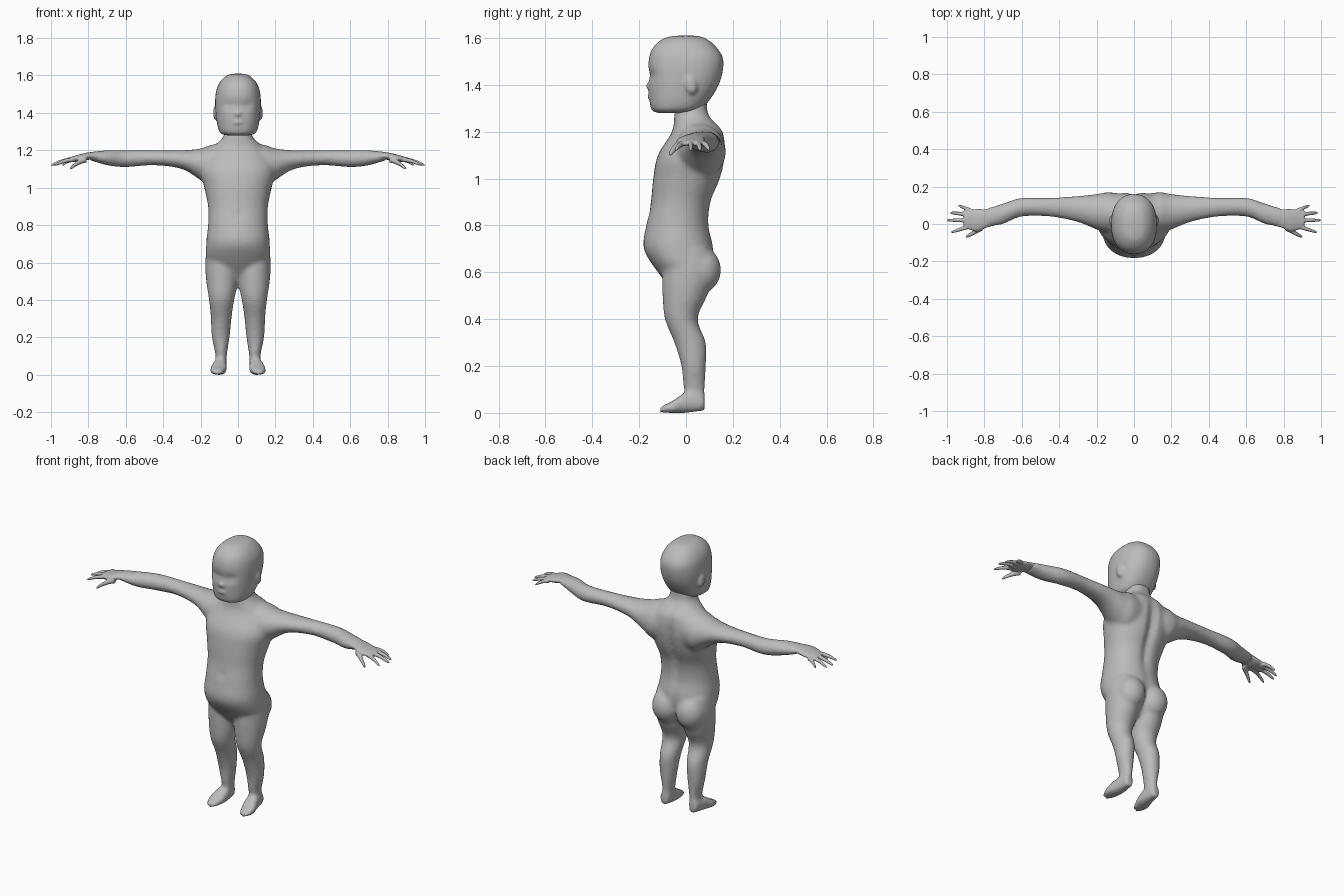
import bpy
import bmesh
from math import cos, sin, pi, exp, copysign
from mathutils import Matrix, Vector

cube = bpy.data.objects.get("Cube")
if cube:
    bpy.data.objects.remove(cube, do_unlink=True)

SEGMENTS = 32
SUBSTEPS = 5

# Plain grey finish
grey = bpy.data.materials.new("plain_grey")
grey.use_nodes = True
colour = (.5, .5, .5, 1)
grey.diffuse_color = colour
shader = grey.node_tree.nodes["Principled BSDF"]
shader.inputs["Base Color"].default_value = colour


def bump(distance, width):
    return exp(-(distance / width) ** 2)


def spline(before, start, end, after, t):
    """Catmull-Rom value between start and end."""
    slope_in = (end - before) / 2
    slope_out = (after - start) / 2
    rise = end - start
    return start + t * (slope_in + t * (3 * rise - 2 * slope_in - slope_out
                                        + t * (slope_in + slope_out - 2 * rise)))


def interpolate(rows):
    """Pass a smooth curve through the section rows."""
    padded = [rows[0], *rows, rows[-1]]
    result = []
    for group in zip(padded, padded[1:], padded[2:], padded[3:]):
        for step in range(SUBSTEPS):
            result.append([spline(*values, step / SUBSTEPS) for values in zip(*group)])
    result.append(rows[-1])
    return result


def loft(bm, rows, axis="z", side=1, power=2, shape=None):
    """Skin rows of (position, low, high, low, high) along one axis."""
    rings = []
    for position, a_low, a_high, b_low, b_high in interpolate(rows):
        ring = []
        for k in range(SEGMENTS):
            angle = 2 * pi * k / SEGMENTS
            u = copysign(abs(cos(angle)) ** (2 / power), cos(angle))
            v = copysign(abs(sin(angle)) ** (2 / power), sin(angle))
            a = (a_low + a_high + u * (a_high - a_low)) / 2
            b = (b_low + b_high + v * (b_high - b_low)) / 2
            point = Vector({"x": (position, a, b),
                            "y": (a, position, b),
                            "z": (a, b, position)}[axis])
            if shape:
                shape(point, v)
            point.x *= side
            ring.append(bm.verts.new(point))
        rings.append(ring)
    for low, high in zip(rings, rings[1:]):
        for k in range(SEGMENTS):
            n = (k + 1) % SEGMENTS
            bm.faces.new((low[k], low[n], high[n], high[k]))
    bm.faces.new(rings[0][::-1])
    bm.faces.new(rings[-1])


def ellipsoid(bm, center, radii, side=1, tilt=0):
    x, y, z = center
    place = (Matrix.Translation((x * side, y, z))
             @ Matrix.Rotation(tilt, 4, "X")
             @ Matrix.Diagonal((*radii, 1)))
    bmesh.ops.create_uvsphere(bm, u_segments=20, v_segments=12, radius=1, matrix=place)


def finger(bm, base, tip, radius, side):
    """Tapered digit with a slight downward curl and a rounded end."""
    rows = []
    for t in (0, .3, .6, .9, 1):
        x, y, z = Vector(base).lerp(Vector(tip), t)
        z += .008 * sin(pi * t)
        size = radius * (1 - t / 3) * (1 - .6 * t ** 12)
        rows.append((x, y - size, y + size, z - size, z + size))
    loft(bm, rows, "x", side)


def mirrored(rows):
    """Turn half widths into sections centred on x = 0."""
    return [(z, -half, half, front, back) for z, half, front, back in rows]


def torso_details(point, v):
    # Spine furrow and seat cleft behind, shallow navel in front
    if v > 0:
        point.y -= .025 * v * bump(point.x, .025) * bump(point.z - 1, .2)
        point.y -= .02 * v * bump(point.x, .03) * bump(point.z - .6, .08)
    else:
        point.y += .008 * bump(point.x, .02) * bump(point.z - .85, .02)


def face_details(point, v):
    # Eye sockets
    if v < 0:
        socket = bump(abs(point.x) - .05, .03) + bump(point.x, .03) / 2
        point.y += .013 * socket * bump(point.z - 1.44, .025)


def finish(bm, name, voxel, softness):
    """Fuse the lofted parts into one soft skin."""
    bmesh.ops.recalc_face_normals(bm, faces=bm.faces[:])
    mesh = bpy.data.meshes.new(name)
    bm.to_mesh(mesh)
    bm.free()
    mesh.materials.append(grey)
    part = bpy.data.objects.new(name, mesh)
    bpy.context.scene.collection.objects.link(part)
    fuse = part.modifiers.new("fuse", "REMESH")
    fuse.mode = "VOXEL"
    fuse.voxel_size = voxel
    fuse.use_smooth_shade = True
    soften = part.modifiers.new("soften", "SMOOTH")
    soften.factor = .5
    soften.iterations = softness


# Torso and neck: height, half width, front, back
torso = [
    (.5, .04, -.04, .05), (.6, .16, -.12, .12), (.7, .17, -.18, .12),
    (.8, .16, -.17, .1), (.9, .16, -.15, .11), (1, .18, -.14, .15),
    (1.1, .2, -.12, .17), (1.2, .15, -.06, .16), (1.27, .08, -.05, .1),
    (1.34, .07, -.04, .09)]

# Arm: sections from shoulder to wrist
arm = [
    (.06, -.06, .16, 1, 1.24), (.14, -.05, .17, 1, 1.23),
    (.2, -.03, .16, 1.04, 1.21), (.3, .01, .15, 1.1, 1.2),
    (.45, .04, .14, 1.12, 1.2), (.6, .04, .14, 1.11, 1.2),
    (.7, 0, .11, 1.12, 1.2), (.8, -.02, .08, 1.15, 1.19)]

# Leg: sections from ankle to hip
leg = [
    (.05, .06, .13, 0, .08), (.1, .06, .12, -.01, .08),
    (.2, .045, .14, -.02, .085), (.3, .035, .145, -.05, .085),
    (.4, .02, .155, -.09, .05), (.5, 0, .17, -.1, .09),
    (.6, 0, .175, -.1, .12), (.7, .02, .165, -.09, .1)]

# Foot: sections from toes to heel
foot = [
    (-.11, .085, .135, 0, .025), (-.06, .065, .15, 0, .05),
    (0, .06, .135, 0, .085), (.08, .07, .12, .01, .08)]

body = bmesh.new()
loft(body, mirrored(torso), power=2.2, shape=torso_details)
for side in (1, -1):
    loft(body, arm, "x", side)
    loft(body, leg, "z", side)
    loft(body, foot, "y", side, power=2.6)
    # Buttock
    ellipsoid(body, (.08, .06, .61), (.086, .09, .1), side)
finish(body, "body", voxel=.011, softness=6)

# Head with nose, lips and ears
skull = [
    (1.28, .06, -.12, 0), (1.3, .1, -.15, .07), (1.4, .12, -.16, .14),
    (1.5, .12, -.16, .16), (1.56, .1, -.14, .13), (1.6, .06, -.09, .08),
    (1.61, .02, -.03, .03)]
head = bmesh.new()
loft(head, mirrored(skull), power=2.3, shape=face_details)
ellipsoid(head, (0, -.153, 1.395), (.02, .018, .018))
ellipsoid(head, (0, -.152, 1.35), (.03, .013, .012))
for side in (1, -1):
    ellipsoid(head, (.12, .02, 1.4), (.013, .026, .04), side, tilt=.25)
finish(head, "head", voxel=.008, softness=4)

# Hands: palm sections, then fingers as knuckle y, tip x, tip y
palm = [
    (.75, -.01, .09, 1.14, 1.19), (.79, -.02, .08, 1.15, 1.19),
    (.84, -.04, .08, 1.14, 1.18), (.91, -.02, .07, 1.14, 1.16)]
fingers = [(.07, .94, .1), (.05, .985, .06), (.02, 1, .02), (-.01, .98, -.045)]

for side, name in ((1, "left_hand"), (-1, "right_hand")):
    hand = bmesh.new()
    loft(hand, palm, "x", side)
    for knuckle_y, tip_x, tip_y in fingers:
        finger(hand, (.87, knuckle_y, 1.15), (tip_x, tip_y, 1.12), .013, side)
    # Thumb
    finger(hand, (.81, -.02, 1.15), (.9, -.07, 1.1), .016, side)
    finish(hand, name, voxel=.005, softness=3)
